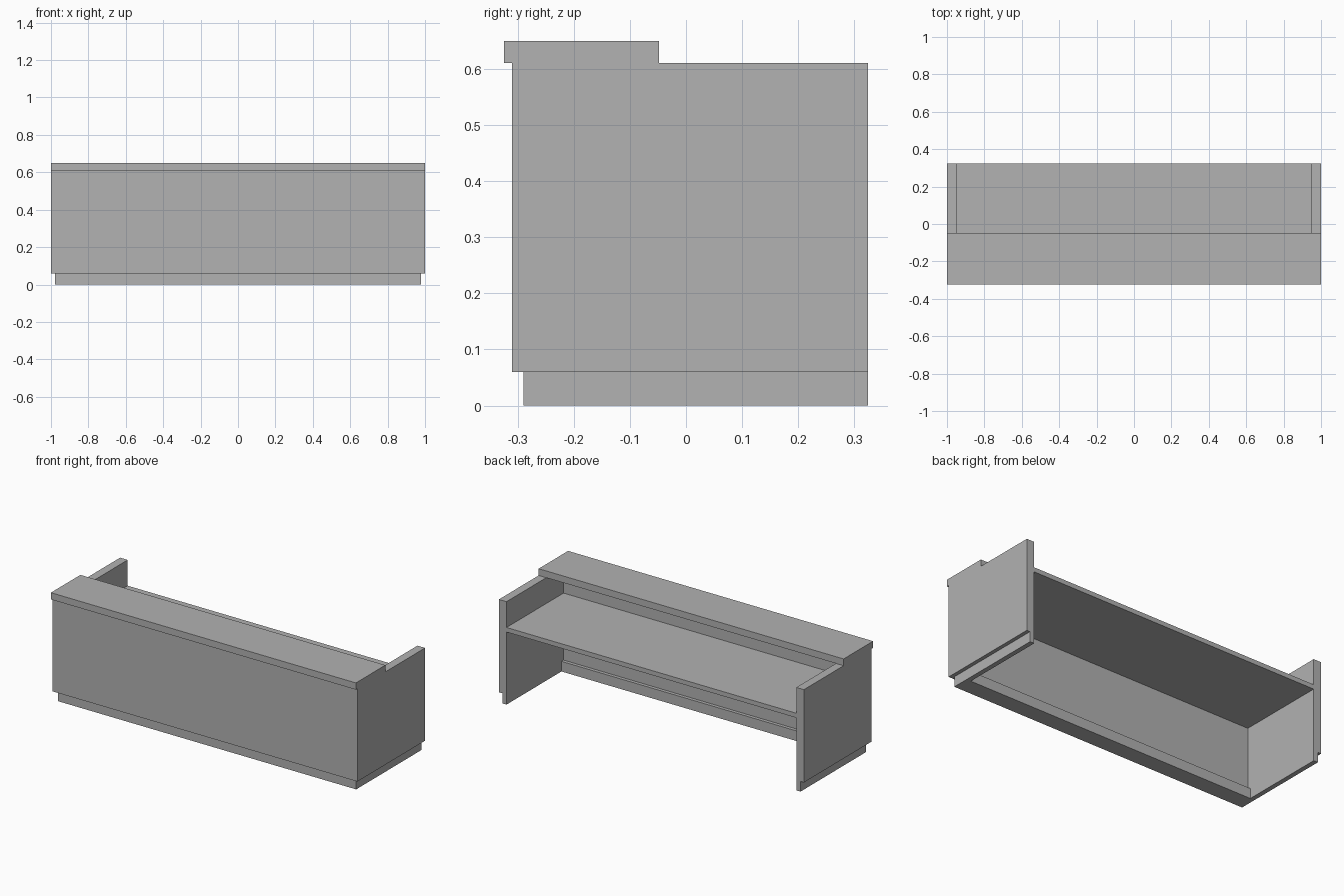
import bpy
import bmesh

if "Cube" in bpy.data.objects:
    bpy.data.objects.remove(bpy.data.objects["Cube"])

grey = bpy.data.materials.new("plain grey")
grey.diffuse_color = (0.445, 0.445, 0.445, 1.0)
grey.use_nodes = True
grey.node_tree.nodes["Principled BSDF"].inputs["Base Color"].default_value = grey.diffuse_color


def prism(name, footprint, z0, z1):
    """Extrude a flat footprint from z0 up to z1."""
    bm = bmesh.new()
    base = bm.faces.new([bm.verts.new((x, y, z0)) for x, y in footprint])
    top = bmesh.ops.extrude_face_region(bm, geom=[base])["geom"]
    verts = [g for g in top if isinstance(g, bmesh.types.BMVert)]
    bmesh.ops.translate(bm, verts=verts, vec=(0, 0, z1 - z0))
    bmesh.ops.recalc_face_normals(bm, faces=bm.faces)
    mesh = bpy.data.meshes.new(name)
    bm.to_mesh(mesh)
    bm.free()
    mesh.materials.append(grey)
    obj = bpy.data.objects.new(name, mesh)
    bpy.context.collection.objects.link(obj)
    return obj


def rectangle(half_x, y0, y1):
    return [(-half_x, y0), (half_x, y0), (half_x, y1), (-half_x, y1)]


def u_shape(outer_x, inner_x, front_y, inner_y, back_y):
    """Front wall with two side wings, open at the back."""
    right = [(outer_x, front_y), (outer_x, back_y), (inner_x, back_y), (inner_x, inner_y)]
    return right + [(-x, y) for x, y in reversed(right)]


BACK = 0.324

# Recessed base under the front and side walls
prism("plinth", u_shape(0.978, 0.95, -0.29, -0.19, BACK), 0.0, 0.06)

# Front wall and side panels
prism("desk_walls", u_shape(1.0, 0.95, -0.31, -0.21, BACK), 0.06, 0.61)

# Lower work surface between the side panels
prism("work_surface", rectangle(0.95, -0.21, BACK), 0.43, 0.457)

# Raised counter along the front
prism("counter_top", rectangle(1.0, -0.324, -0.048), 0.61, 0.65)
